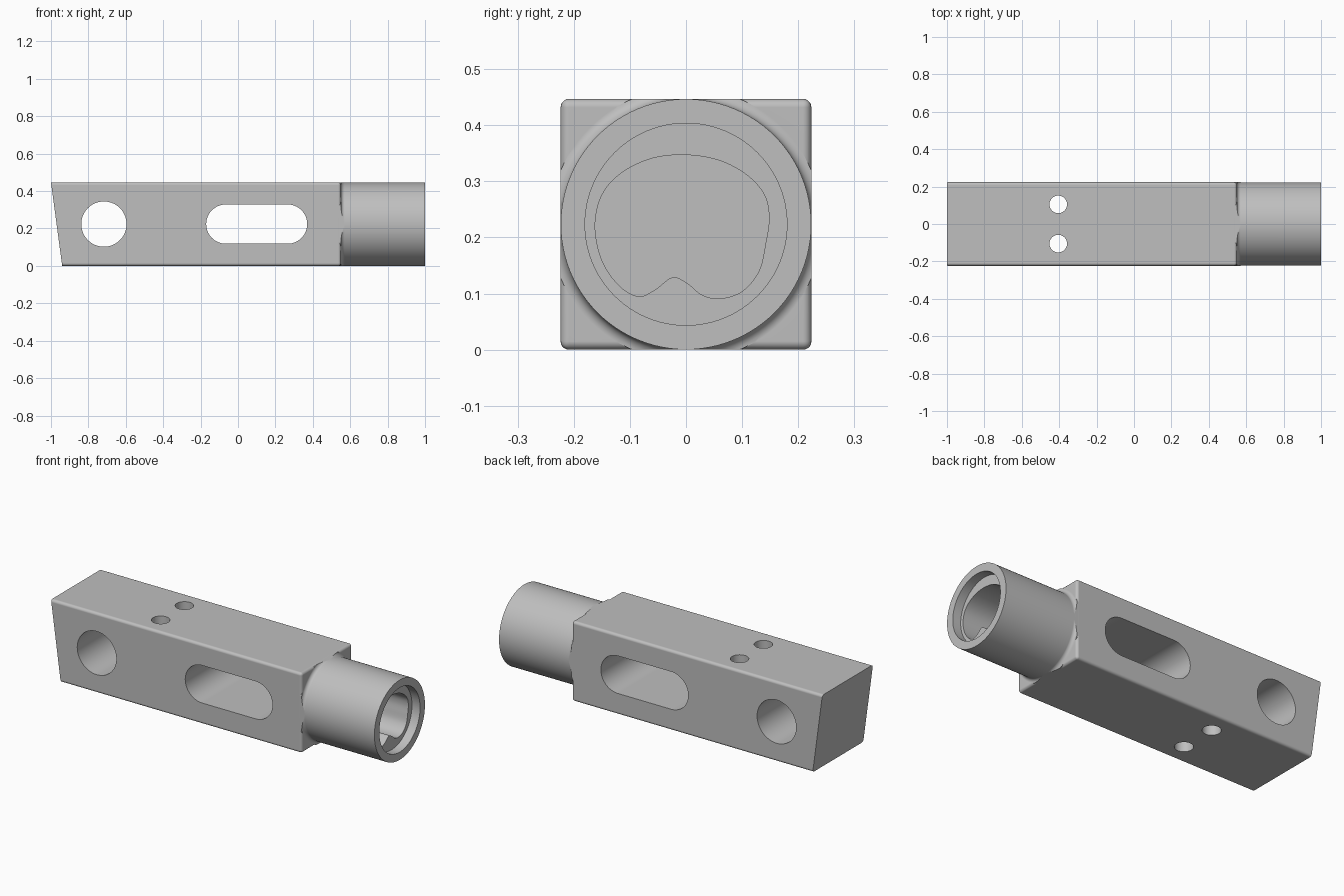
import bpy, bmesh, math
from mathutils import Vector

old = bpy.data.objects.get("Cube")
if old:
    bpy.data.objects.remove(old, do_unlink=True)

HALF = 0.2235          # half width of the square block
MID = HALF             # height of the long axis
SHOULDER = 0.55        # where the block meets the barrel

grey = bpy.data.materials.new("plain_grey")
grey.use_nodes = True
colour = (0.52, 0.52, 0.52, 1)
grey.diffuse_color = colour
grey.node_tree.nodes["Principled BSDF"].inputs["Base Color"].default_value = colour


def finish(name, bm):
    bmesh.ops.recalc_face_normals(bm, faces=bm.faces)
    mesh = bpy.data.meshes.new(name)
    bm.to_mesh(mesh)
    bm.free()
    mesh.materials.append(grey)
    obj = bpy.data.objects.new(name, mesh)
    bpy.context.collection.objects.link(obj)
    return obj


def prism(name, points, start, sweep, bevel=None, radius=0.015):
    """Extrude a loop of 3D points; bevel the edges picked by a rule."""
    bm = bmesh.new()
    face = bm.faces.new([bm.verts.new(Vector(p) + Vector(start)) for p in points])
    new = bmesh.ops.extrude_face_region(bm, geom=[face])["geom"]
    bmesh.ops.translate(bm, vec=sweep, verts=[v for v in new if isinstance(v, bmesh.types.BMVert)])
    bmesh.ops.recalc_face_normals(bm, faces=bm.faces)
    if bevel:
        bmesh.ops.bevel(bm, geom=[e for e in bm.edges if bevel(e)], offset=radius,
                        segments=5, profile=0.5, affect='EDGES')
    return finish(name, bm)


def ring(r, n=64):
    return [(r * math.cos(math.tau * i / n), r * math.sin(math.tau * i / n)) for i in range(n)]


def capsule(half_run, r, n=32):
    pts = []
    for side in (1, -1):
        for i in range(n + 1):
            a = -math.pi / 2 + math.pi * i / n
            pts.append((side * (half_run + r * math.cos(a)), side * r * math.sin(a)))
    return pts


def smooth_loop(pts, steps=6):
    """Closed Catmull-Rom curve through the given points."""
    out, n = [], len(pts)
    for i in range(n):
        a, b, c, d = (Vector(pts[(i + k) % n]) for k in (-1, 0, 1, 2))
        for s in range(steps):
            t = s / steps
            out.append(0.5 * (2 * b + (c - a) * t + (2 * a - 5 * b + 4 * c - d) * t ** 2
                              + (3 * b - a - 3 * c + d) * t ** 3))
    return out


def boolean(target, tool, operation):
    mod = target.modifiers.new(operation, 'BOOLEAN')
    mod.operation, mod.object, mod.solver = operation, tool, 'EXACT'
    bpy.context.view_layer.objects.active = target
    bpy.ops.object.modifier_apply(modifier=mod.name)
    bpy.data.objects.remove(tool, do_unlink=True)


def along_x(e):
    d = e.verts[1].co - e.verts[0].co
    return abs(d.x) > 0.5


# Square block with a slanted left end and rounded long and shoulder edges
block = prism("body_block",
              [(-0.94, 0, 0), (SHOULDER, 0, 0), (SHOULDER, 0, 2 * HALF), (-1, 0, 2 * HALF)],
              (0, -HALF, 0), (0, 2 * HALF, 0),
              lambda e: along_x(e) or all(v.co.x > 0.5 for v in e.verts))

# Turned barrel with a concave fillet at the shoulder
R, F = HALF - 0.0003, 0.02
profile = [(0.5, 0), (0.5, R + F), (SHOULDER - 0.004, R + F)]
for i in range(7):
    a = math.pi / 2 * i / 6
    profile.append((SHOULDER + F - F * math.cos(a), R + F - F * math.sin(a)))
profile += [(1, R), (1, 0)]
bm = bmesh.new()
verts = [bm.verts.new((x, 0, MID + r)) for x, r in profile]
edges = [bm.edges.new(pair) for pair in zip(verts, verts[1:])]
bmesh.ops.spin(bm, geom=verts + edges, cent=(0, 0, MID), axis=(1, 0, 0),
               angle=math.tau, steps=96)
bmesh.ops.remove_doubles(bm, verts=bm.verts, dist=1e-5)
barrel = finish("barrel", bm)

# Trim the fillet to the width of the block
h = HALF - 0.0001
trim = prism("barrel_trim", [(0, -h, -h), (0, h, -h), (0, h, h), (0, -h, h)],
             (0.4, 0, MID), (0.8, 0, 0), along_x)
boolean(barrel, trim, 'INTERSECT')
boolean(block, barrel, 'UNION')

# Counterbore and cam-shaped blind bore in the barrel end
counterbore = prism("counterbore", [(0, y, z) for y, z in ring(0.18, 96)],
                    (0.95, 0, MID), (0.1, 0, 0))
boolean(block, counterbore, 'DIFFERENCE')
cam = [(0, .347), (-.06, .341), (-.115, .315), (-.15, .275), (-.162, .22), (-.15, .16),
       (-.12, .115), (-.085, .095), (-.055, .107), (-.024, .129), (.003, .118),
       (.028, .098), (.06, .091), (.1, .104), (.13, .14), (.142, .19), (.148, .235),
       (.14, .275), (.11, .31), (.06, .337)]
bore = prism("cam_bore", [(0, y, z) for y, z in smooth_loop(cam)], (0.6, 0, 0), (0.37, 0, 0))
boolean(block, bore, 'DIFFERENCE')

# Cross hole and long slot through the sides
for name, outline, x in (("cross_hole", ring(0.121), -0.717),
                         ("side_slot", capsule(0.165, 0.105), 0.1)):
    cutter = prism(name, [(u, 0, v) for u, v in outline], (x, -0.4, MID), (0, 0.8, 0))
    boolean(block, cutter, 'DIFFERENCE')

# Pair of small holes from top to bottom
for y in (-0.105, 0.105):
    cutter = prism("pin_hole", [(u, v, 0) for u, v in ring(0.047, 48)],
                   (-0.405, y, -0.2), (0, 0, 0.9))
    boolean(block, cutter, 'DIFFERENCE')

# Smooth shading with crisp edges
bpy.ops.object.select_all(action='DESELECT')
block.select_set(True)
bpy.context.view_layer.objects.active = block
bpy.ops.object.shade_smooth_by_angle(angle=math.radians(30))
weighted = block.modifiers.new("even_shading", 'WEIGHTED_NORMAL')
weighted.keep_sharp = True
